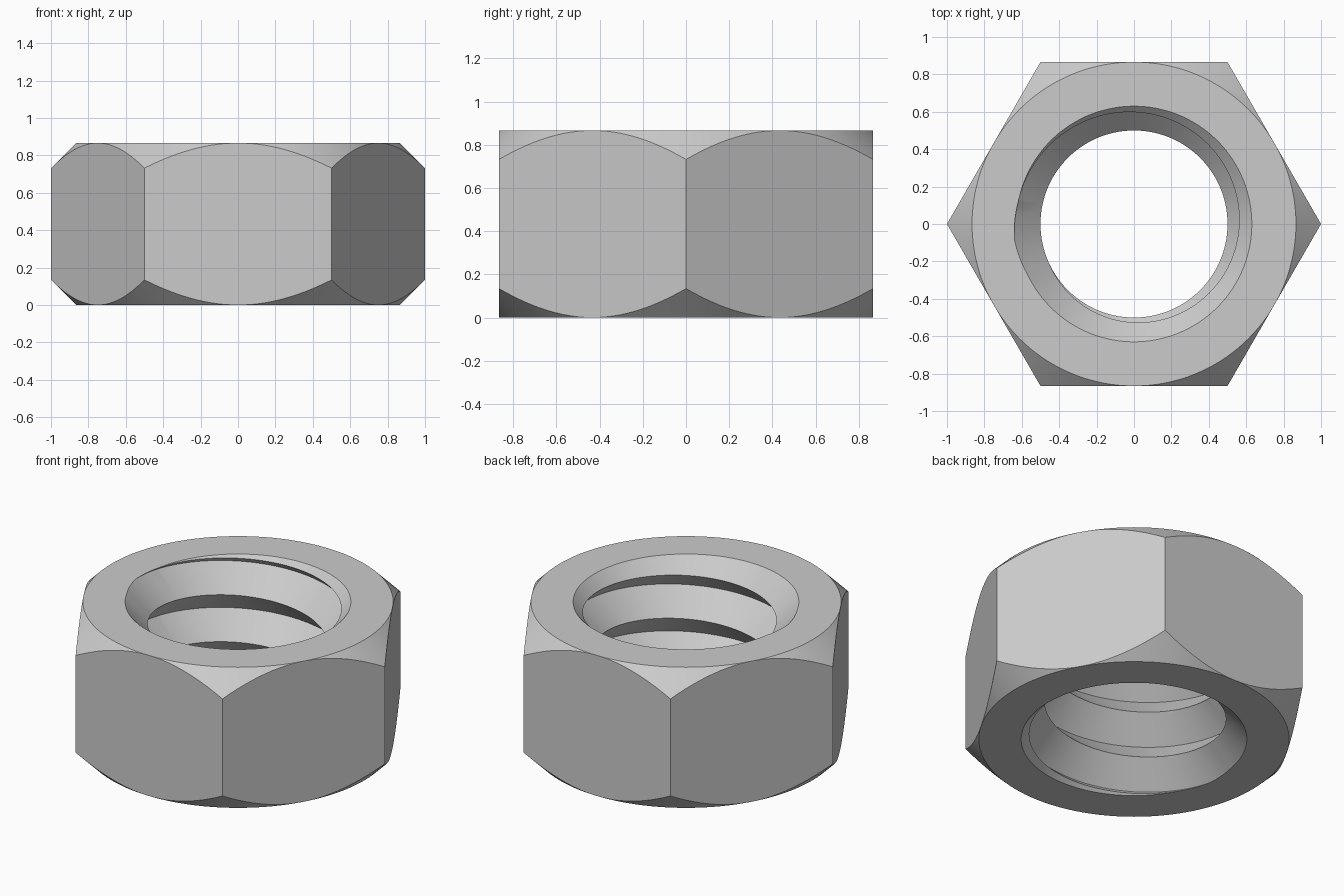
import bpy, bmesh
from math import cos, sin, radians

cube = bpy.data.objects.get("Cube")
if cube:
    bpy.data.objects.remove(cube)

APOTHEM = 0.866      # half the distance across the flats
H = 0.866            # height of the nut
MINOR = 0.5          # radius at the thread crest
MOUTH = 0.63         # radius of the countersink at each face
PITCH = 0.289
COLUMNS = 144


def bore_radius(z, crest):
    """V thread, widened by a 45 degree countersink at both ends."""
    offset = (z - crest) % PITCH
    thread = MINOR + min(offset, PITCH - offset)
    return max(thread, MOUTH - (H - z), MOUTH - z)


def bore_heights(crest):
    """Heights where the bore profile has a corner, from the bottom up."""
    heights = [0, H]
    for k in range(-5, 3):
        c = crest + k * PITCH
        heights += [c, c + PITCH / 2,
                    (c + H + MINOR - MOUTH) / 2,
                    (c + MOUTH - MINOR) / 2]
    return sorted(min(max(z, 0), H) for z in heights)


def section(angle):
    """Closed (radius, height) outline of the nut at one angle."""
    flat = APOTHEM / cos(radians(angle % 60 - 30))
    drop = flat - APOTHEM
    crest = 0.86 + PITCH * angle / 360
    outer = [(APOTHEM, H), (flat, H - drop), (flat, drop), (APOTHEM, 0)]
    return outer + [(bore_radius(z, crest), z) for z in bore_heights(crest)]


# Sweep the section around the axis; the thread climbs one pitch per turn
bm = bmesh.new()
rings = []
for i in range(COLUMNS + 1):
    angle = 360 * i / COLUMNS
    a = radians(angle)
    rings.append([bm.verts.new((r * cos(a), r * sin(a), z))
                  for r, z in section(angle)])
for left, right in zip(rings, rings[1:]):
    for j in range(len(left)):
        n = (j + 1) % len(left)
        bm.faces.new((left[j], left[n], right[n], right[j]))
bmesh.ops.remove_doubles(bm, verts=bm.verts, dist=0.0002)
bmesh.ops.dissolve_degenerate(bm, edges=bm.edges, dist=0.0002)
bmesh.ops.recalc_face_normals(bm, faces=bm.faces)

mesh = bpy.data.meshes.new("hex_nut")
bm.to_mesh(mesh)
bm.free()
nut = bpy.data.objects.new("hex_nut", mesh)
bpy.context.collection.objects.link(nut)

# Plain grey metal
steel = bpy.data.materials.new("grey_steel")
steel.use_nodes = True
colour = (0.6, 0.6, 0.6, 1)
steel.diffuse_color = colour
steel.node_tree.nodes["Principled BSDF"].inputs["Base Color"].default_value = colour
mesh.materials.append(steel)

bpy.ops.object.select_all(action='DESELECT')
nut.select_set(True)
bpy.context.view_layer.objects.active = nut
bpy.ops.object.shade_smooth_by_angle(angle=radians(25))
